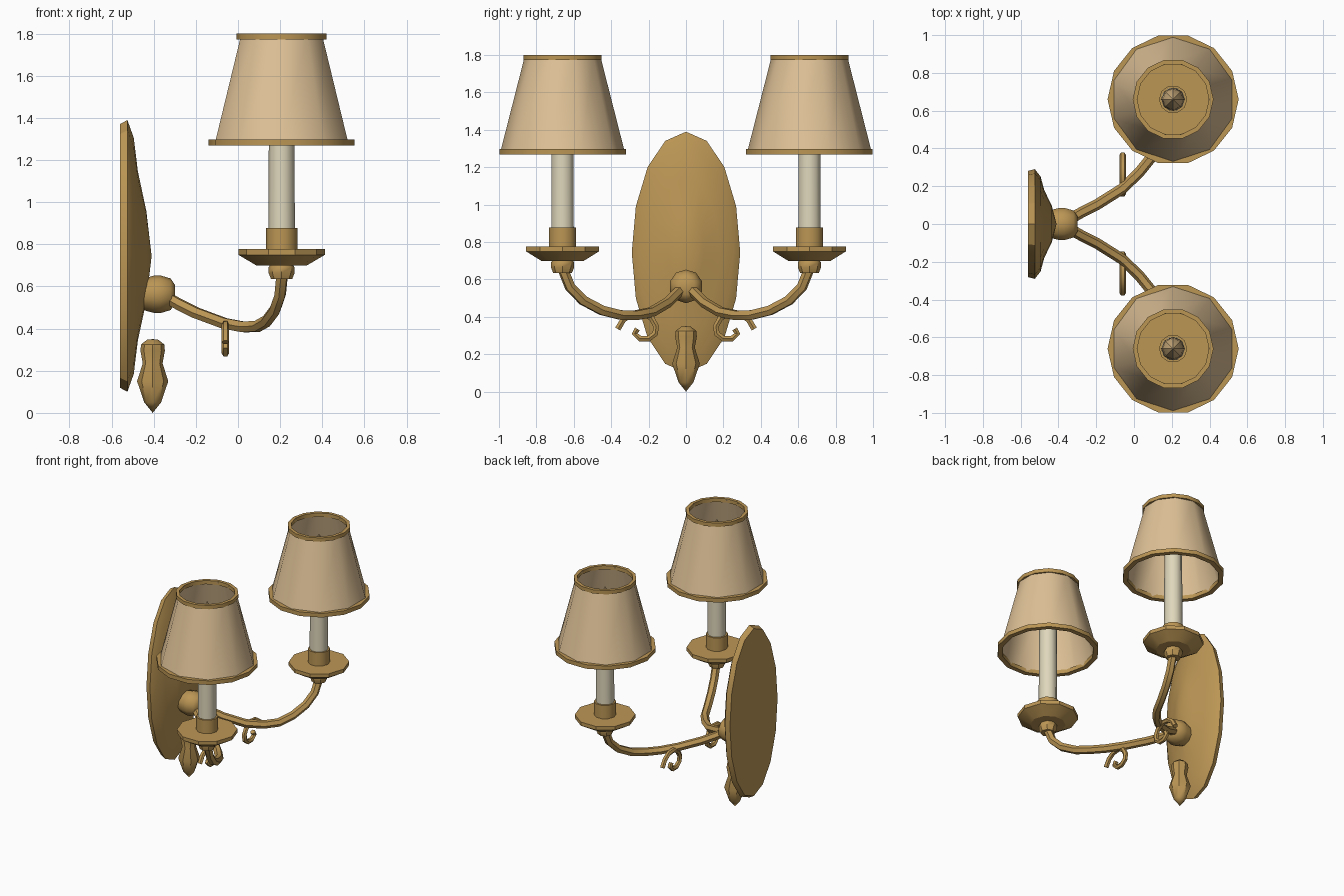
import bpy, bmesh, math
from mathutils import Vector, Matrix

if "Cube" in bpy.data.objects:
    bpy.data.objects.remove(bpy.data.objects["Cube"])


def material(name, rgb):
    m = bpy.data.materials.new(name)
    m.diffuse_color = (*rgb, 1)
    m.use_nodes = True
    m.node_tree.nodes["Principled BSDF"].inputs["Base Color"].default_value = m.diffuse_color
    return m


BRASS = material("brass", (0.50, 0.305, 0.09))
FABRIC = material("shade_fabric", (0.74, 0.54, 0.31))
CANDLE = material("candle_cream", (0.74, 0.68, 0.50))
BULB = material("bulb_amber", (0.62, 0.43, 0.21))


def finish(name, mesh, mat, angle):
    mesh.materials.clear()
    mesh.materials.append(mat)
    for p in mesh.polygons:
        p.use_smooth = True
        p.material_index = 0
    mesh.set_sharp_from_angle(angle=math.radians(angle))
    ob = bpy.data.objects.new(name, mesh)
    bpy.context.collection.objects.link(ob)
    return ob


def lathe(name, profile, n, mat, loc, matrix=None, phase=0.0, closed=False, cap=True, angle=40):
    """Revolve (radius, height) points round z; matrix may reorient the result."""
    bm = bmesh.new()
    rings = []
    for r, z in profile:
        if r == 0:
            rings.append([bm.verts.new((0, 0, z))] * n)
        else:
            rings.append([bm.verts.new((r * math.cos(phase + 2 * math.pi * i / n),
                                        r * math.sin(phase + 2 * math.pi * i / n), z))
                          for i in range(n)])
    pairs = list(zip(rings, rings[1:]))
    if closed:
        pairs.append((rings[-1], rings[0]))
    for a, b in pairs:
        for i in range(n):
            j = (i + 1) % n
            bm.faces.new(list(dict.fromkeys((a[i], a[j], b[j], b[i]))))
    if cap and not closed:
        for ring, (r, z) in ((rings[0], profile[0]), (rings[-1], profile[-1])):
            if r > 0:
                bm.faces.new(ring)
    bmesh.ops.transform(bm, matrix=matrix or Matrix(), verts=bm.verts)
    bmesh.ops.translate(bm, vec=Vector(loc), verts=bm.verts)
    bmesh.ops.recalc_face_normals(bm, faces=bm.faces)
    mesh = bpy.data.meshes.new(name)
    bm.to_mesh(mesh)
    bm.free()
    return finish(name, mesh, mat, angle)


def tube(name, points, radius, mat):
    """Six-sided tube along a path."""
    cu = bpy.data.curves.new(name + "_path", 'CURVE')
    cu.dimensions = '3D'
    cu.bevel_depth = radius
    cu.bevel_resolution = 1
    cu.use_fill_caps = True
    sp = cu.splines.new('POLY')
    sp.points.add(len(points) - 1)
    for p, co in zip(sp.points, points):
        p.co = (*co, 1)
    tmp = bpy.data.objects.new(name + "_path", cu)
    bpy.context.collection.objects.link(tmp)
    dg = bpy.context.evaluated_depsgraph_get()
    mesh = bpy.data.meshes.new_from_object(tmp.evaluated_get(dg))
    bpy.data.objects.remove(tmp)
    return finish(name, mesh, mat, 40)


# local z -> +x, local x -> z
TO_X = Matrix(((0, 0, 1, 0), (0, 1, 0, 0), (1, 0, 0, 0), (0, 0, 0, 1)))

# Oval domed wall plate
lathe("wall_plate", [(0.97, -0.56), (1, -0.525), (0.87, -0.495), (0.62, -0.475),
                     (0.33, -0.435), (0, -0.41)], 16, BRASS, (0, 0, 0.745),
      Matrix.Diagonal((1, 0.29, 0.645, 1)) @ TO_X, angle=30)

# Hub the arms grow from
lathe("hub", [(0.075, -0.45), (0.088, -0.40), (0.09, -0.37), (0.075, -0.32), (0.045, -0.30)],
      10, BRASS, (0, 0, 0.563), TO_X)

# Hanging finial under the hub
lathe("pendant_finial", [(0, 0.0), (0.04, 0.05), (0.074, 0.15), (0.047, 0.235),
                         (0.058, 0.295), (0.055, 0.325), (0.025, 0.348), (0, 0.35)],
      8, BRASS, (-0.405, 0, 0))

ARM = [(-0.36, 0.015, 0.56), (-0.28, 0.06, 0.515), (-0.2, 0.10, 0.475), (-0.065, 0.185, 0.425),
       (0.025, 0.27, 0.408), (0.09, 0.35, 0.41), (0.135, 0.45, 0.435), (0.175, 0.55, 0.488),
       (0.2, 0.62, 0.56), (0.21, 0.66, 0.66)]
SCROLL = [(0.365, 0.335), (0.335, 0.385), (0.29, 0.415), (0.235, 0.42), (0.185, 0.395),
          (0.16, 0.35), (0.165, 0.31), (0.2, 0.283), (0.245, 0.283), (0.275, 0.31), (0.26, 0.335)]

for side, s in (("left", -1), ("right", 1)):
    base = (0.207, 0.66 * s, 0)
    # Curved arm and its scroll
    tube(side + "_arm", [(x, y * s, z) for x, y, z in ARM], 0.029, BRASS)
    tube(side + "_scroll", [(-0.06, y * s, z) for y, z in SCROLL], 0.018, BRASS)
    # Knuckle, drip pan and candle collar
    lathe(side + "_knuckle", [(0.05, 0.635), (0.062, 0.665), (0.062, 0.69), (0.05, 0.71)],
          8, BRASS, base)
    lathe(side + "_drip_pan", [(0.12, 0.70), (0.205, 0.75), (0.205, 0.777)], 10, BRASS, base,
          angle=30)
    lathe(side + "_collar", [(0.075, 0.77), (0.075, 0.877)], 10, BRASS, base)
    # Candle tube and flame bulb
    lathe(side + "_candle", [(0.063, 0.87), (0.06, 1.45)], 10, CANDLE, base)
    lathe(side + "_bulb", [(0.035, 1.45), (0.062, 1.53), (0.055, 1.60), (0.028, 1.68), (0, 1.735)],
          8, BULB, base)
    # Fabric shade with thin wall, plus brass rims
    lathe(side + "_shade", [(0.333, 1.28), (0.203, 1.79), (0.197, 1.79), (0.327, 1.28)], 10,
          FABRIC, base, phase=math.pi / 10, closed=True, angle=45)
    lathe(side + "_shade_lower_rim", [(0.347, 1.268), (0.347, 1.298), (0.312, 1.298), (0.312, 1.268)],
          14, BRASS, base, closed=True)
    lathe(side + "_shade_upper_rim", [(0.214, 1.772), (0.214, 1.80), (0.19, 1.80), (0.19, 1.772)],
          14, BRASS, base, closed=True)
